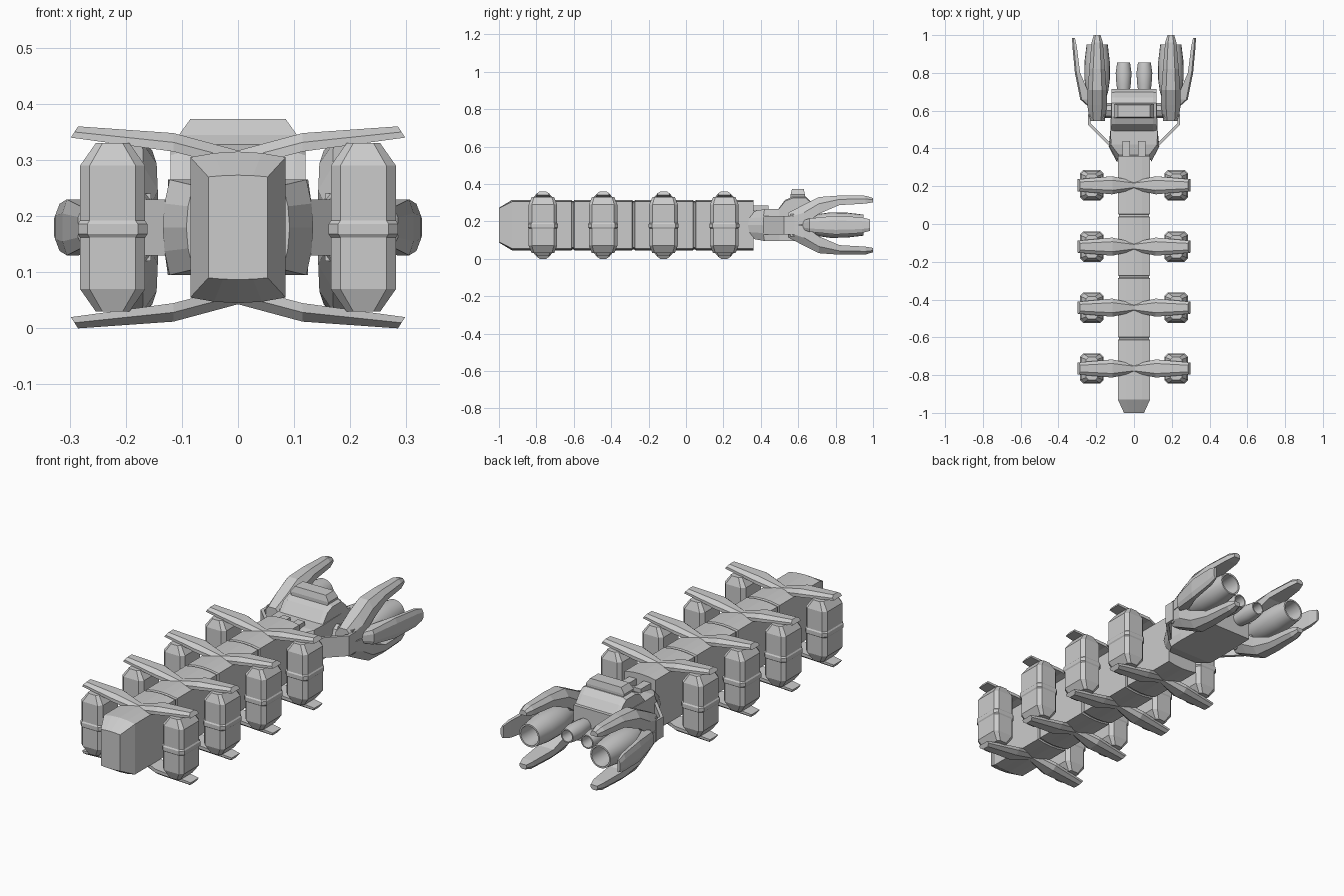
import bpy, bmesh, math

if "Cube" in bpy.data.objects:
    bpy.data.objects.remove(bpy.data.objects["Cube"])

MID = 0.18  # height of the horizontal symmetry plane


def loft(name, sections, sx=(1,), sz=(1,), dy=(0,), smooth=False):
    """Skin closed rings; repeat mirrored in x, mirrored about MID and shifted in y."""
    bm = bmesh.new()
    for a in sx:
        for b in sz:
            for d in dy:
                rings = [[bm.verts.new((a * x, y + d, MID + b * (z - MID))) for x, y, z in s]
                         for s in sections]
                n = len(rings[0])
                for r, q in zip(rings, rings[1:]):
                    for i in range(n):
                        j = (i + 1) % n
                        bm.faces.new((r[i], r[j], q[j], q[i]))
                bm.faces.new(rings[0])
                bm.faces.new(rings[-1])
    bmesh.ops.recalc_face_normals(bm, faces=bm.faces)
    me = bpy.data.meshes.new(name)
    bm.to_mesh(me)
    bm.free()
    ob = bpy.data.objects.new(name, me)
    bpy.context.collection.objects.link(ob)
    if smooth:
        bpy.ops.object.select_all(action='DESELECT')
        ob.select_set(True)
        bpy.context.view_layer.objects.active = ob
        bpy.ops.object.shade_smooth_by_angle(angle=math.radians(30))
    return ob


def box(name, x0, x1, y0, y1, z0, z1, **kw):
    return loft(name, [[(x0, y0, z), (x1, y0, z), (x1, y1, z), (x0, y1, z)] for z in (z0, z1)], **kw)


def lathe_y(name, cx, cz, profile, n=20):
    """Turned part about an axis along y, on both sides."""
    return loft(name, [[(cx + r * math.cos(2 * math.pi * i / n), y, cz + r * math.sin(2 * math.pi * i / n))
                        for i in range(n)] for y, r in profile], sx=BOTH, smooth=True)


BOTH = (1, -1)
BAYS = (-0.765, -0.443, -0.12, 0.205)


# Spine: slab with arched top and bottom, grooves between bays, tapered nose
def spine_ring(y, w, h, arch):
    top = [(w * t, y, MID + h - arch * t * t) for t in (1, 0.5, 0, -0.5, -1)]
    return top + [(x, y, 2 * MID - z) for x, y, z in reversed(top)]


rings = [spine_ring(-1, 0.053, 0.093, 0.003), spine_ring(-0.93, 0.085, 0.135, 0.01)]
for g in (-0.605, -0.28, 0.045):
    for off, k in ((-0.008, 0), (-0.004, 0.006), (0.004, 0.006), (0.008, 0)):
        rings.append(spine_ring(g + off, 0.085 - k, 0.135 - k, 0.01))
rings.append(spine_ring(0.36, 0.085, 0.135, 0.01))
loft("spine", rings)


# Cargo containers: chamfered boxes with tapered ends and a waist band
def pod_ring(z, hx, hy, c):
    cx = 0.2235
    return [(cx + x, y, z) for x, y in (
        (hx, -hy + c), (hx, hy - c), (hx - c, hy), (-hx + c, hy),
        (-hx, hy - c), (-hx, -hy + c), (-hx + c, -hy), (hx - c, -hy))]


loft("cargo_container", [pod_ring(0.03, 0.03, 0.06, 0.012), pod_ring(0.07, 0.058, 0.076, 0.017),
                         pod_ring(0.29, 0.058, 0.076, 0.017), pod_ring(0.33, 0.03, 0.06, 0.012)],
     sx=BOTH, dy=BAYS)
loft("container_band", [pod_ring(0.162, 0.058, 0.076, 0.017), pod_ring(0.168, 0.062, 0.08, 0.017),
                        pod_ring(0.186, 0.062, 0.08, 0.017), pod_ring(0.192, 0.058, 0.076, 0.017)],
     sx=BOTH, dy=BAYS)


# Clamp arms holding the containers, above and below
def arm_ring(xb, xt, hy, zb, zt):
    return [(xb, -hy, zb), (xb, hy, zb), ((xb + xt) / 2, hy, (zb + zt) / 2),
            (xt, hy * 0.55, zt), (xt, -hy * 0.55, zt), ((xb + xt) / 2, -hy, (zb + zt) / 2)]


loft("clamp_arm", [arm_ring(0, 0, 0.022, 0.285, 0.317), arm_ring(0.115, 0.115, 0.048, 0.315, 0.348),
                   arm_ring(0.298, 0.285, 0.032, 0.34, 0.36)], sx=BOTH, sz=BOTH, dy=BAYS)


# Stern hull with a rounded, flared neck
def hull_ring(y, w, h, bow, push):
    pts = [(w + bow * (1 - t * t), y - push * (1 - t * t), MID + h * t) for t in (-1, -0.5, 0, 0.5, 1)]
    return pts + [(-x, yy, z) for x, yy, z in reversed(pts)]


loft("stern_hull", [hull_ring(0.365, 0.08, 0.075, 0.012, 0.035), hull_ring(0.42, 0.122, 0.085, 0.012, 0.01),
                    hull_ring(0.5, 0.125, 0.085, 0, 0), hull_ring(0.715, 0.118, 0.085, 0, 0)])
box("neck_block", 0.02, 0.06, 0.355, 0.44, 0.255, 0.285, sx=BOTH)

# Command deck and raised bridge
deck = [(0.49, 0.262), (0.53, 0.315), (0.57, 0.332), (0.64, 0.332), (0.67, 0.305), (0.70, 0.262)]
loft("command_deck", [[(x, y, MID + (z - MID) * k) for y, z in deck]
                      for x, k in ((-0.12, 0.95), (-0.1, 1), (0.1, 1), (0.12, 0.95))])
loft("bridge", [[(-w, y0, z), (w, y0, z), (w, y1, z), (-w, y1, z)] for w, y0, y1, z in (
    (0.09, 0.56, 0.635, 0.295), (0.105, 0.56, 0.635, 0.345), (0.085, 0.567, 0.63, 0.373))])

# Engine mounts: diagonal plate, axle and core
loft("engine_strut", [[(0.118, 0.42, z), (0.13, 0.412, z), (0.243, 0.525, z), (0.243, 0.58, z),
                       (0.229, 0.58, z), (0.229, 0.532, z)] for z in (0.13, 0.23)], sx=BOTH)
loft("engine_axle", [[(x, 0.6 + 0.04 * math.cos(i * math.pi / 4), MID + 0.05 * math.sin(i * math.pi / 4))
                      for i in range(8)] for x in (0.1, 0.19)], sx=BOTH)
box("engine_core", 0.155, 0.235, 0.56, 0.69, 0.12, 0.24, sx=BOTH)


# Claw-like fins above and below each engine
def claw_ring(y, zb, zt, w):
    zs = zb + (zt - zb) * 0.6
    return [(0.195 + x, y, z) for x, z in (
        (-w, zb), (w, zb), (w, zs), (w * 0.5, zt), (-w * 0.5, zt), (-w, zs))]


loft("engine_claw", [claw_ring(*s) for s in (
    (0.545, 0.182, 0.245, 0.04), (0.63, 0.182, 0.29, 0.052), (0.71, 0.24, 0.33, 0.05),
    (0.82, 0.287, 0.338, 0.042), (0.96, 0.295, 0.337, 0.03), (1.0, 0.302, 0.325, 0.018))],
    sx=BOTH, sz=BOTH)


# Outer side fins
def side_ring(y, xi, xo, h):
    return [(xi, y, MID - h), (xo - 0.008, y, MID - h), (xo, y, MID - h * 0.5),
            (xo, y, MID + h * 0.5), (xo - 0.008, y, MID + h), (xi, y, MID + h)]


loft("side_fin", [side_ring(*s) for s in (
    (0.62, 0.21, 0.24, 0.022), (0.66, 0.225, 0.285, 0.036), (0.8, 0.285, 0.313, 0.05),
    (0.94, 0.303, 0.326, 0.042), (0.985, 0.313, 0.328, 0.03))], sx=BOTH)

# Main and auxiliary thrusters, hollow at the back
lathe_y("main_thruster", 0.195, MID, [(0.64, 0.04), (0.70, 0.058), (0.77, 0.068), (0.86, 0.067),
                                      (0.95, 0.056), (0.95, 0.048), (0.82, 0.042)])
lathe_y("small_thruster", 0.055, MID, [(0.70, 0.032), (0.74, 0.038), (0.80, 0.042), (0.855, 0.034),
                                       (0.855, 0.028), (0.77, 0.024)])
